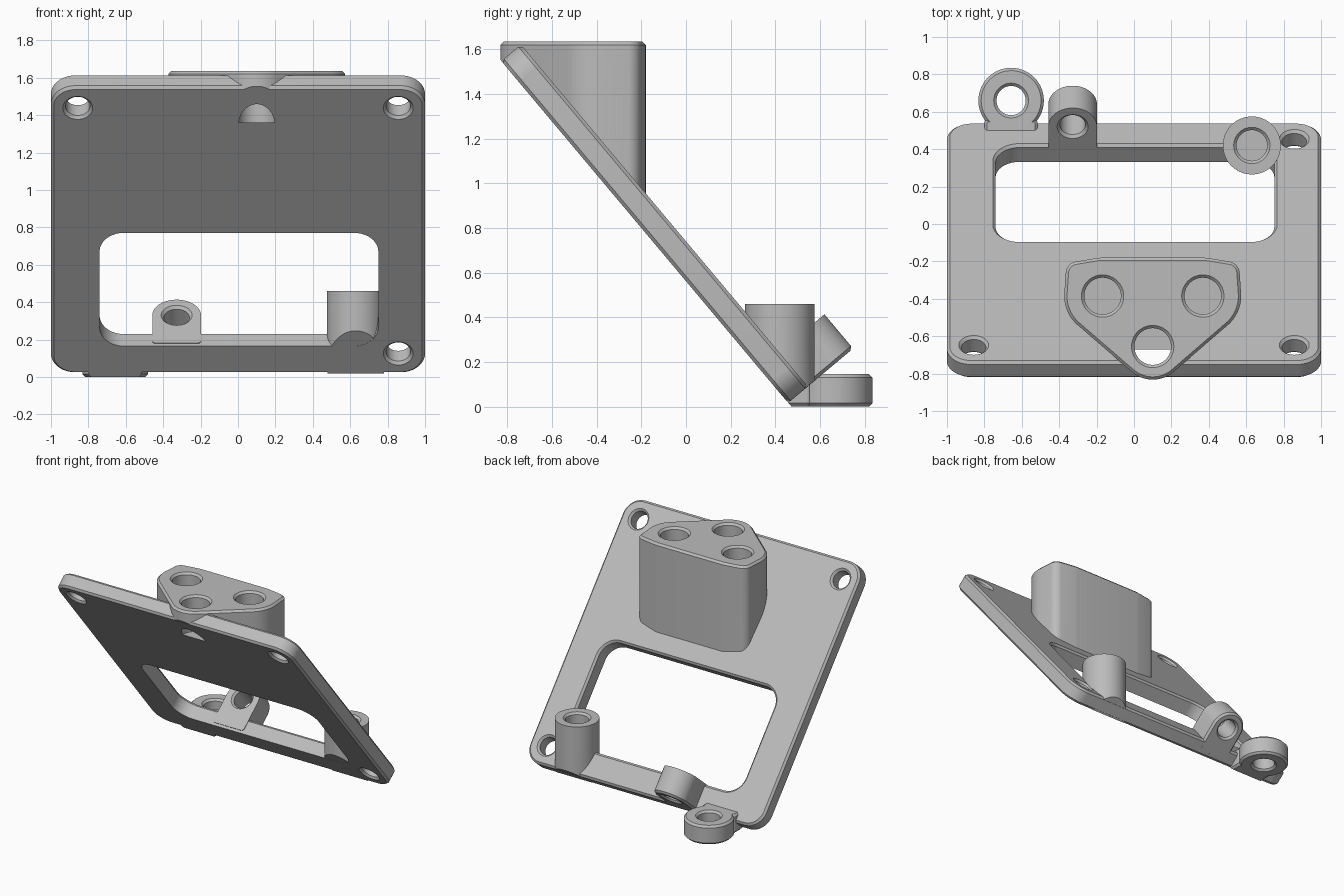
import bpy, bmesh, math
from mathutils import Matrix, Vector

if "Cube" in bpy.data.objects:
    bpy.data.objects.remove(bpy.data.objects["Cube"])

grey = bpy.data.materials.new("light grey")
grey.use_nodes = True
GREY = (0.5, 0.5, 0.5, 1)
grey.diffuse_color = GREY
grey.node_tree.nodes["Principled BSDF"].inputs["Base Color"].default_value = GREY

# Frame of the sloping plate: x across, y down the slope, z out of its back face
SLOPE = Matrix.Translation((0, -0.185, 0.782)) @ Matrix.Rotation(math.radians(-50), 4, 'X')
THICK = 0.115
C = 0.015  # chamfer size


def outline(circles, grow, n=72):
    """Rounded outline wrapped around circles (x, y, r), offset by grow."""
    pts = []
    for i in range(n):
        a = math.tau * (i + 0.5) / n
        d = Vector((math.cos(a), math.sin(a)))
        x, y, r = max(circles, key=lambda c: c[0] * d.x + c[1] * d.y + c[2])
        pts.append(Vector((x, y)) + d * (r + grow))
    return pts


def loft(name, circles, levels, frame=Matrix(), trims=()):
    """Stack the outline at each (height, grow) level, then trim by planes."""
    bm = bmesh.new()
    rings = [[bm.verts.new(frame @ Vector((p.x, p.y, z))) for p in outline(circles, g)]
             for z, g in levels]
    for low, high in zip(rings, rings[1:]):
        for i in range(len(low)):
            bm.faces.new((low[i - 1], low[i], high[i], high[i - 1]))
    bm.faces.new(rings[0])
    bm.faces.new(rings[-1])
    for point, normal in trims:
        res = bmesh.ops.bisect_plane(bm, geom=bm.verts[:] + bm.edges[:] + bm.faces[:],
                                     plane_co=point, plane_no=normal, clear_inner=True)
        edges = [e for e in res["geom_cut"] if isinstance(e, bmesh.types.BMEdge)]
        bmesh.ops.contextual_create(bm, geom=edges)
    bmesh.ops.recalc_face_normals(bm, faces=bm.faces[:])
    mesh = bpy.data.meshes.new(name)
    bm.to_mesh(mesh)
    bm.free()
    mesh.materials.append(grey)
    obj = bpy.data.objects.new(name, mesh)
    bpy.context.collection.objects.link(obj)
    return obj


def chamfered(z0, z1, bottom=True):
    start = [(z0, -C), (z0 + C, 0)] if bottom else [(z0, 0)]
    return start + [(z1 - C, 0), (z1, -C)]


def hole(x, y, r, z0, z1, frame=Matrix(), through=False):
    """Drill cutter with a flared mouth at z1, and at z0 too if through."""
    start = [(z0 - C, 2 * C), (z0 + C, 0)] if through else [(z0, 0)]
    return loft("cutter", [(x, y, r)], start + [(z1 - C, 0), (z1 + C, 2 * C)], frame)


def drill(obj, cutters):
    bpy.context.view_layer.objects.active = obj
    for cutter in cutters:
        cutter.hide_render = True
        mod = obj.modifiers.new("cut", 'BOOLEAN')
        mod.object = cutter
        mod.operation = 'DIFFERENCE'
        mod.solver = 'EXACT'
        bpy.ops.object.modifier_apply(modifier=mod.name)


def rect(x0, x1, y0, y1, r):
    return [(x, y, r) for x in (x0 + r, x1 - r) for y in (y0 + r, y1 - r)]


normal = SLOPE.to_3x3() @ Vector((0, 0, 1))
above_front = (SLOPE @ Vector((0, 0, 0.001)), normal)
above_end = (SLOPE @ Vector((0, 0.999, 0)), SLOPE.to_3x3() @ Vector((0, -1, 0)))

# Sloping plate
plate = loft("sloping_plate", rect(-1, 1, -1, 1, 0.13), chamfered(0, THICK), SLOPE)
window = loft("window_cutter", rect(-0.74, 0.75, 0.015, 0.805, 0.13),
              [(-0.1, 0), (THICK - C, 0), (THICK + C, 2 * C)], SLOPE)
screw_holes = [hole(x, y, 0.065, 0, THICK, SLOPE, True)
               for x, y in ((-0.857, -0.857), (0.857, -0.857), (0.857, 0.857))]

# Triangular block with three sockets
MID, TOP = 0.1, 1.635
sides = [(MID + s * dx, y, r) for s in (-1, 1)
         for dx, y, r in ((0.268, -0.385, 0.205), (0.40, -0.265, 0.065))]
block = loft("triangular_block", sides + [(MID, -0.66, 0.172)],
             chamfered(0.8, TOP, False), trims=[above_front])
sockets = [hole(x, y, 0.098, 1.36, TOP)
           for x, y in ((MID - 0.268, -0.385), (MID + 0.268, -0.385), (MID, -0.655))]

# Upright post
post = loft("upright_post", [(0.63, 0.42, 0.155)], [(-0.1, 0), (0.46, 0)],
            trims=[above_front, above_end])
post_hole = hole(0.63, 0.42, 0.082, 0.22, 0.46)

# Arched lug standing on the lower edge of the plate
LUG = SLOPE @ Matrix.Translation((-0.328, 0, 0)) @ Matrix.Rotation(math.radians(90), 4, 'X')
lug = loft("arched_lug", [(0, 0.25, 0.13), (-0.11, 0.04, 0.02), (0.11, 0.04, 0.02)],
           [(-1, -C), (-1 + C, 0), (-0.8, 0)], LUG)
lug_hole = hole(0, 0.25, 0.068, -1, -0.8, LUG, True)

# Flat ring with its joining tab
ring = loft("flat_ring", [(-0.657, 0.66, 0.175)], chamfered(0, 0.145))
ring_hole = hole(-0.657, 0.66, 0.078, 0, 0.145, through=True)
tab = loft("ring_tab", rect(-0.8, -0.515, 0.38, 0.56, 0.02), chamfered(0, 0.145),
           trims=[above_front])

drill(plate, [window, sockets[2], post_hole] + screw_holes)
drill(block, sockets)
drill(post, [post_hole])
drill(lug, [lug_hole])
drill(ring, [ring_hole])

for cutter in [window, post_hole, lug_hole, ring_hole] + sockets + screw_holes:
    bpy.data.objects.remove(cutter)

bpy.ops.object.select_all(action='DESELECT')
for part in (plate, block, post, lug, ring, tab):
    part.select_set(True)
bpy.context.view_layer.objects.active = plate
bpy.ops.object.shade_smooth_by_angle(angle=math.radians(30))
